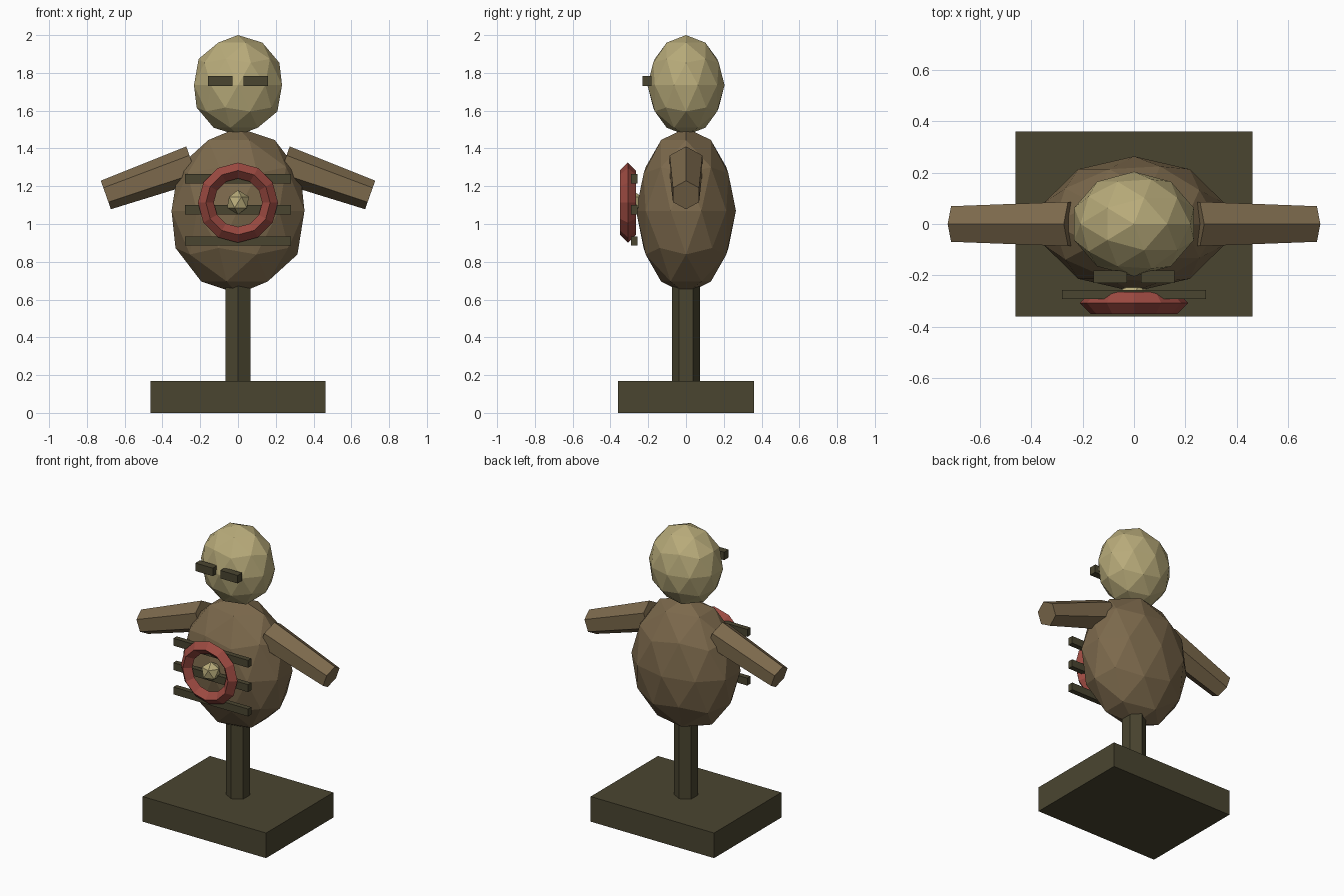
import bpy, math
from mathutils import Matrix, Vector

if "Cube" in bpy.data.objects:
    bpy.data.objects.remove(bpy.data.objects["Cube"])


def material(name, rgb):
    lin = [((c / 255 + 0.055) / 1.055) ** 2.4 for c in rgb]
    m = bpy.data.materials.new(name)
    m.diffuse_color = (*lin, 1)
    m.use_nodes = True
    m.node_tree.nodes["Principled BSDF"].inputs["Base Color"].default_value = m.diffuse_color
    return m


DARK = material("dark olive", (74, 69, 48))
BROWN = material("brown", (124, 105, 76))
TAN = material("pale tan", (184, 171, 122))
RED = material("brick red", (156, 74, 65))


def finish(name, mat):
    ob = bpy.context.object
    ob.name = name
    ob.data.materials.append(mat)
    return ob


def box(name, loc, size, mat):
    bpy.ops.mesh.primitive_cube_add(size=1, location=loc)
    ob = finish(name, mat)
    ob.scale = size


def ball(name, loc, radii, mat, detail=2):
    bpy.ops.mesh.primitive_ico_sphere_add(subdivisions=detail, radius=1, location=loc)
    ob = finish(name, mat)
    ob.scale = radii


# Stand
box("base", (0, 0, 0.085), (0.925, 0.72, 0.17), DARK)
bpy.ops.mesh.primitive_cylinder_add(vertices=6, radius=0.075, depth=0.55, location=(0, 0, 0.435))
finish("post", DARK)

# Body and head
ball("body", (0, 0, 1.07), (0.37, 0.264, 0.44), BROWN)
ball("head", (0, 0, 1.735), (0.245, 0.204, 0.265), TAN)

# Tapered six-sided arms, sloping down and outwards
for side, label in ((1, "right"), (-1, "left")):
    bpy.ops.mesh.primitive_cone_add(vertices=6, radius1=0.1, radius2=0.08, depth=0.487)
    arm = finish("arm_" + label, BROWN)
    arm.matrix_world = (Matrix.Translation(Vector((side * 0.47, 0, 1.235)))
                        @ Matrix.Rotation(side * math.radians(109.5), 4, "Y")
                        @ Matrix.Rotation(math.radians(90), 4, "Z"))
    # Eye block
    box("eye_" + label, (side * 0.093, -0.206, 1.757), (0.13, 0.048, 0.054), DARK)

# Chest bars
for i, z in enumerate((0.91, 1.075, 1.24)):
    box("chest_bar_%d" % (i + 1), (0, -0.274, z), (0.56, 0.035, 0.05), DARK)

# Chest ring with a central knob
bpy.ops.mesh.primitive_torus_add(major_segments=12, minor_segments=4, major_radius=0.17,
                                 minor_radius=0.042, location=(0, -0.308, 1.113),
                                 rotation=(math.radians(90), 0, 0))
finish("chest_ring", RED)
ball("chest_knob", (0, -0.288, 1.115), (0.065, 0.065, 0.065), TAN, 1)
